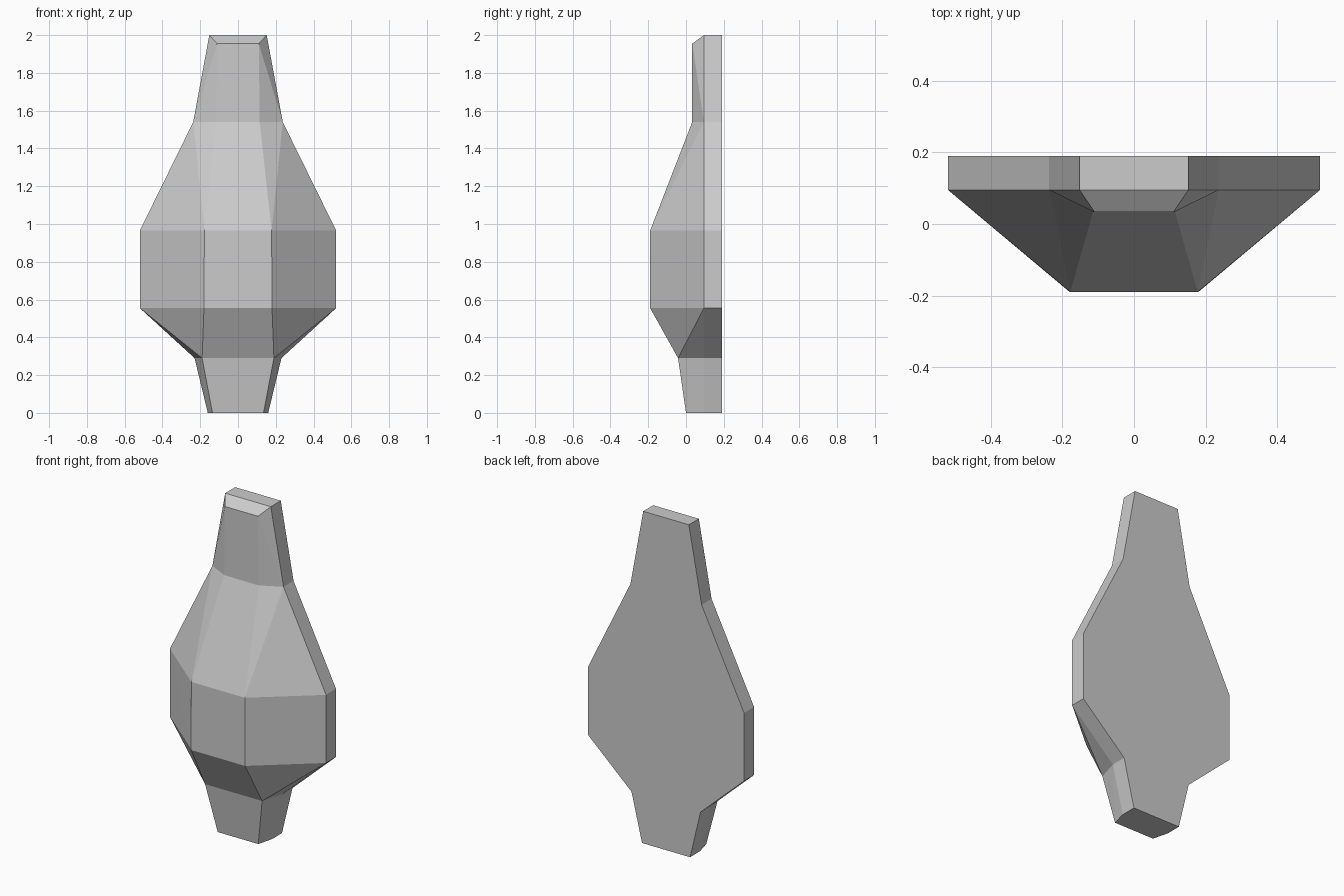
import bpy, bmesh

if "Cube" in bpy.data.objects:
    bpy.data.objects.remove(bpy.data.objects["Cube"])

BACK, MID = 0.19, 0.095
# Cross-sections: rim height, front height, rim half-width, front half-width, front y
sections = [
    (0.00, 0.00, 0.16, 0.135, 0.00),
    (0.29, 0.29, 0.23, 0.19, -0.042),
    (0.555, 0.555, 0.52, 0.18, -0.19),
    (0.965, 0.965, 0.52, 0.178, -0.19),
    (1.54, 1.54, 0.237, 0.115, 0.033),
    (2.00, 1.955, 0.152, 0.11, 0.033),
]

bm = bmesh.new()
rings = []
for z, zf, w, f, yf in sections:
    pts = [(-w, BACK, z), (-w, MID, z), (-f, yf, zf),
           (f, yf, zf), (w, MID, z), (w, BACK, z)]
    rings.append([bm.verts.new(p) for p in pts])

# Skin between sections; the bevelled sides are folded along a diagonal
for k, (lo, hi) in enumerate(zip(rings, rings[1:])):
    for i in range(6):
        j = (i + 1) % 6
        if i in (1, 3):
            rim, front = (i, j) if i == 1 else (j, i)
            if k == len(rings) - 2:
                bm.faces.new((lo[rim], hi[front], hi[rim]))
                bm.faces.new((lo[rim], lo[front], hi[front]))
            else:
                bm.faces.new((lo[front], hi[front], hi[rim]))
                bm.faces.new((lo[rim], lo[front], hi[rim]))
        else:
            bm.faces.new((lo[i], lo[j], hi[j], hi[i]))

# Flat base, flat top and its sloped front lip
bm.faces.new(rings[0])
top = rings[-1]
bm.faces.new([top[i] for i in (0, 1, 4, 5)])
bm.faces.new([top[i] for i in (1, 2, 3, 4)])

bmesh.ops.recalc_face_normals(bm, faces=bm.faces)
mesh = bpy.data.meshes.new("faceted_body")
bm.to_mesh(mesh)
bm.free()
bpy.context.collection.objects.link(bpy.data.objects.new("faceted_body", mesh))
